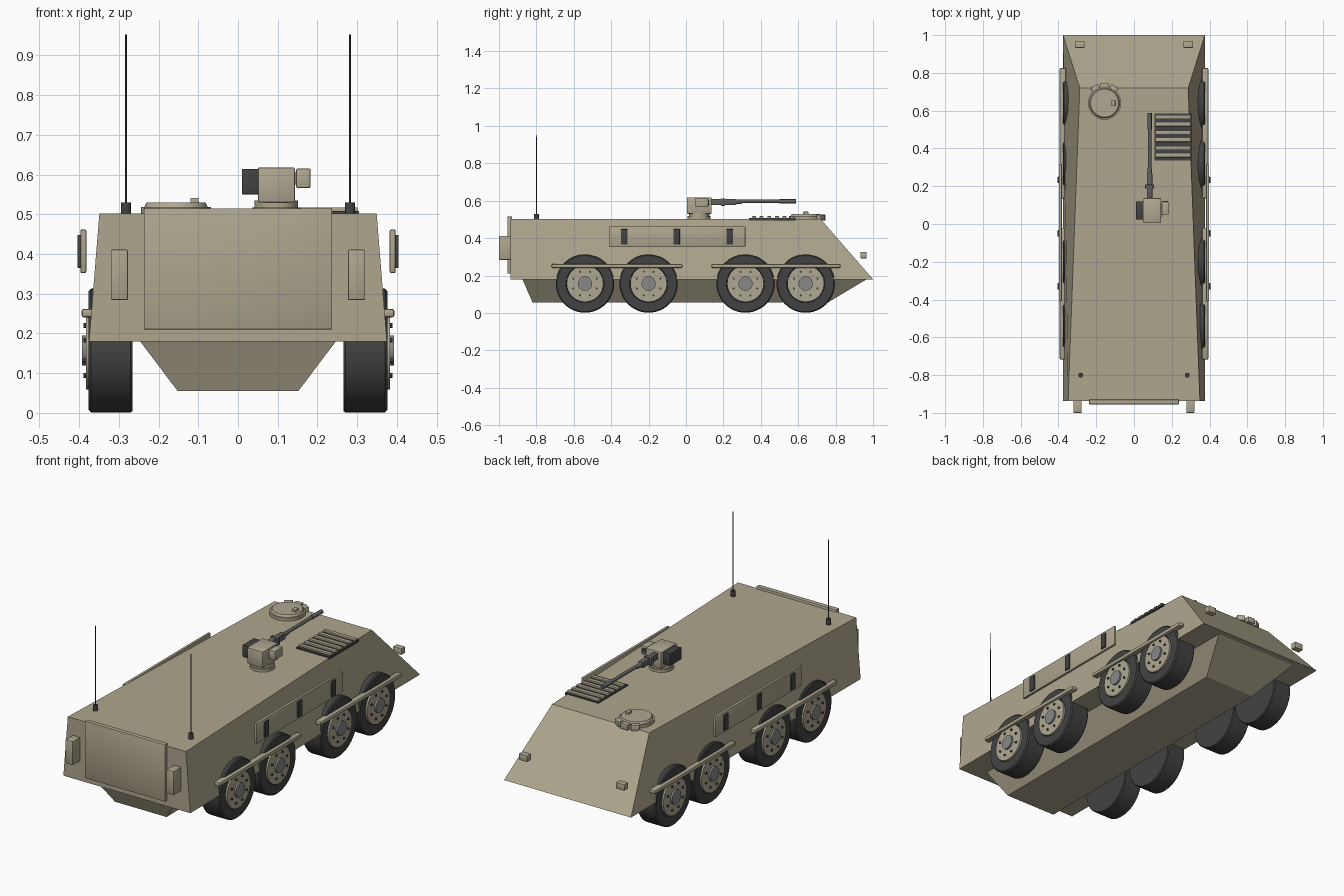
import bpy, bmesh, math
from mathutils import Matrix, Vector

if "Cube" in bpy.data.objects:
    bpy.data.objects.remove(bpy.data.objects["Cube"])


def mat(name, rgb):
    m = bpy.data.materials.new(name)
    m.diffuse_color = (*rgb, 1)
    m.use_nodes = True
    m.node_tree.nodes["Principled BSDF"].inputs["Base Color"].default_value = m.diffuse_color
    return m


TAN = mat("tan_paint", (0.42, 0.38, 0.27))
LIGHT = mat("light_tan", (0.43, 0.39, 0.29))
DARK = mat("dark_rubber", (0.055, 0.055, 0.055))
STEEL = mat("gun_steel", (0.12, 0.12, 0.12))
GREY = mat("hub_grey", (0.25, 0.25, 0.25))


def finish(name, bm, material, smooth=False):
    bmesh.ops.recalc_face_normals(bm, faces=bm.faces[:])
    me = bpy.data.meshes.new(name)
    bm.to_mesh(me)
    bm.free()
    ob = bpy.data.objects.new(name, me)
    bpy.context.collection.objects.link(ob)
    me.materials.append(material)
    if smooth:
        bpy.ops.object.select_all(action='DESELECT')
        ob.select_set(True)
        bpy.context.view_layer.objects.active = ob
        bpy.ops.object.shade_smooth_by_angle(angle=math.radians(35))
    return ob


def box(name, x, y, z, material, bevel=0.003):
    """Box from (min, max) ranges on each axis."""
    bm = bmesh.new()
    bmesh.ops.create_cube(bm, size=1)
    for v in bm.verts:
        v.co = Vector([(a + b) / 2 + c * (b - a) for (a, b), c in zip((x, y, z), v.co)])
    if bevel:
        bmesh.ops.bevel(bm, geom=bm.edges[:], offset=bevel, segments=2,
                        profile=0.5, affect='EDGES')
    return finish(name, bm, material, bevel > 0)


def add_cyl(bm, p, q, r1, r2=None, n=32):
    p, q = Vector(p), Vector(q)
    rot = (q - p).to_track_quat('Z', 'Y').to_matrix().to_4x4()
    bmesh.ops.create_cone(bm, cap_ends=True, segments=n, radius1=r1,
                          radius2=r1 if r2 is None else r2, depth=(q - p).length,
                          matrix=Matrix.Translation((p + q) / 2) @ rot)


def cyl(name, p, q, r1, material, r2=None, n=32):
    bm = bmesh.new()
    add_cyl(bm, p, q, r1, r2, n)
    return finish(name, bm, material, True)


def loft(name, lower, upper, material):
    """Closed solid between two four-cornered loops."""
    bm = bmesh.new()
    a = [bm.verts.new(c) for c in lower]
    b = [bm.verts.new(c) for c in upper]
    bm.faces.new(a)
    bm.faces.new(b)
    for i in range(4):
        j = (i + 1) % 4
        bm.faces.new((a[i], a[j], b[j], b[i]))
    return finish(name, bm, material)


def trapezoid(y0, w0, y1, w1, z):
    return [(-w0, y0, z), (w0, y0, z), (w1, y1, z), (-w1, y1, z)]


# Hull: wide upper body with sloped nose, and a boat-shaped belly
loft("upper_hull", trapezoid(-0.938, 0.375, 1.0, 0.375, 0.18),
     trapezoid(-0.938, 0.349, 0.72, 0.287, 0.502), TAN)
loft("lower_hull", trapezoid(-0.82, 0.152, 0.757, 0.152, 0.055),
     trapezoid(-0.875, 0.247, 0.968, 0.247, 0.181), TAN)
box("rear_door", (-0.237, 0.237), (-0.955, -0.93), (0.21, 0.515), TAN)

# Wheels
for side in (-1, 1):
    tag = "left" if side < 0 else "right"
    for i, y in enumerate((-0.54, -0.20, 0.318, 0.64)):
        z = 0.157
        bm = bmesh.new()
        outline = [(0.265, 0), (0.265, 0.152), (0.270, 0.156), (0.370, 0.156),
                   (0.376, 0.150), (0.376, 0.102), (0.370, 0.098), (0.370, 0)]
        vs = [bm.verts.new((side * x, y, z + r)) for x, r in outline]
        es = [bm.edges.new(p) for p in zip(vs, vs[1:])]
        bmesh.ops.spin(bm, geom=vs + es, cent=(0, y, z), axis=(1, 0, 0),
                       angle=2 * math.pi, steps=48)
        bmesh.ops.remove_doubles(bm, verts=bm.verts[:], dist=1e-4)
        finish(f"tyre_{tag}_{i}", bm, DARK, True)
        cyl(f"rim_{tag}_{i}", (side * 0.36, y, z), (side * 0.383, y, z), 0.098, LIGHT, n=40)
        cyl(f"hub_{tag}_{i}", (side * 0.37, y, z), (side * 0.393, y, z), 0.038, GREY)
        bm = bmesh.new()
        for k in range(8):
            a = math.pi / 8 + k * math.pi / 4
            py, pz = y + 0.068 * math.cos(a), z + 0.068 * math.sin(a)
            add_cyl(bm, (side * 0.375, py, pz), (side * 0.389, py, pz), 0.006, n=8)
        finish(f"wheel_bolts_{tag}_{i}", bm, DARK)

    def sx(a, b):
        return tuple(sorted((side * a, side * b)))

    # Fender rails above each wheel pair
    for i, (y0, y1) in enumerate(((-0.718, -0.02), (0.136, 0.826))):
        box(f"fender_rail_{tag}_{i}", sx(0.36, 0.394), (y0, y1), (0.24, 0.262), TAN, 0.007)

    # Side stowage panel with dark straps
    box(f"side_panel_{tag}", sx(0.382, 0.397), (-0.409, 0.317), (0.352, 0.462), TAN, 0.004)
    for i, y in enumerate((-0.33, -0.05, 0.234)):
        box(f"panel_strap_{tag}_{i}", sx(0.39, 0.404), (y - 0.017, y + 0.017),
            (0.365, 0.448), DARK, 0.002)

    # Lamps at both ends
    box(f"rear_lamp_{tag}", sx(0.277, 0.32), (-1.0, -0.93), (0.284, 0.411), TAN)
    box(f"headlamp_{tag}", sx(0.262, 0.312), (0.933, 0.966), (0.292, 0.326), LIGHT)

    # Antennas
    x = side * 0.282
    cyl(f"antenna_base_{tag}", (x, -0.8, 0.495), (x, -0.8, 0.53), 0.013, DARK, n=16)
    cyl(f"antenna_rod_{tag}", (x, -0.8, 0.53), (x, -0.8, 0.952), 0.003, DARK, 0.002, n=8)

# Driver hatch with periscopes
hx, hy = -0.156, 0.64
cyl("hatch_ring", (hx, hy, 0.495), (hx, hy, 0.518), 0.088, TAN, n=48)
cyl("hatch_lid", (hx, hy, 0.518), (hx, hy, 0.53), 0.08, LIGHT, 0.074, n=48)
box("hatch_handle", (-0.12, -0.099), (0.625, 0.655), (0.525, 0.541), LIGHT, 0.002)
for i, a in enumerate((-32, 0, 32)):
    ob = box(f"periscope_{i}", (-0.021, 0.021), (0.08, 0.106), (0.495, 0.525), LIGHT, 0.002)
    ob.location = (hx, hy, 0)
    ob.rotation_euler.z = math.radians(a)

# Engine grille
box("grille_base", (0.108, 0.305), (0.336, 0.585), (0.495, 0.508), DARK, 0)
for i in range(6):
    y = 0.363 + i * 0.041
    box(f"grille_slat_{i}", (0.112, 0.301), (y - 0.01, y + 0.01), (0.503, 0.517), TAN, 0.002)

# Remote weapon station
tx, ty = 0.096, 0.07
cyl("turret_flange", (tx, ty, 0.495), (tx, ty, 0.517), 0.061, TAN, n=40)
cyl("turret_neck", (tx, ty, 0.517), (tx, ty, 0.535), 0.055, TAN, n=40)
box("turret_body", (0.05, 0.143), (0.005, 0.137), (0.53, 0.618), LIGHT, 0.004)
box("sight_box", (0.146, 0.183), (0.05, 0.118), (0.566, 0.615), LIGHT, 0.004)
box("sight_arm", (0.135, 0.15), (0.065, 0.105), (0.575, 0.605), LIGHT, 0)
cyl("sight_lens", (0.165, 0.11, 0.591), (0.165, 0.122, 0.591), 0.014, DARK, n=20)
box("ammo_box", (0.01, 0.051), (0.024, 0.12), (0.55, 0.614), DARK, 0.002)

# Gun
gx, gz = 0.083, 0.594
box("gun_receiver", (0.069, 0.097), (0.13, 0.265), (0.577, 0.609), STEEL, 0.003)
box("gun_cradle", (0.059, 0.105), (0.187, 0.208), (0.573, 0.612), STEEL, 0.002)
cyl("barrel_sleeve", (gx, 0.26, gz), (gx, 0.30, gz), 0.014, STEEL, 0.010, n=20)
cyl("barrel", (gx, 0.29, gz + 0.003), (gx, 0.52, gz + 0.003), 0.009, STEEL, n=16)
cyl("muzzle", (gx, 0.50, gz + 0.003), (gx, 0.587, gz + 0.003), 0.011, STEEL, n=16)
